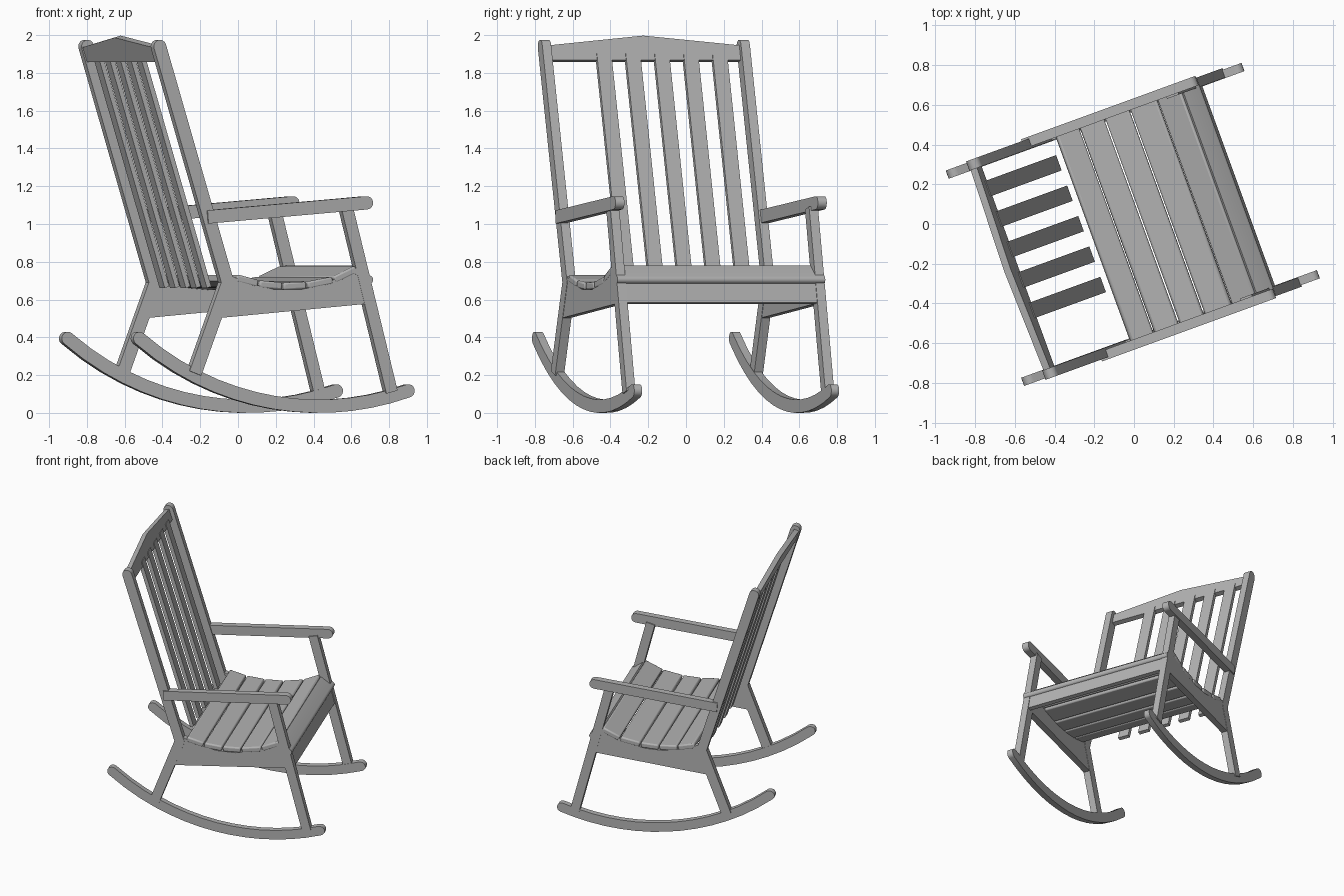
import bpy, bmesh, math
from mathutils import Vector

TURN = math.radians(20)          # whole chair is turned about z
SIDE = 0.56                      # lateral centre of the side frames
X, Y, Z = Vector((1, 0, 0)), Vector((0, 1, 0)), Vector((0, 0, 1))

if bpy.data.objects.get("Cube"):
    bpy.data.objects.remove(bpy.data.objects["Cube"])

wood = bpy.data.materials.new("grey_wood")
wood.use_nodes = True
wood.diffuse_color = (0.45, 0.45, 0.45, 1)
wood.node_tree.nodes["Principled BSDF"].inputs["Base Color"].default_value = (0.45, 0.45, 0.45, 1)


def prism(name, outline, origin, a, b, thick, mirror=False, bevel=0):
    """Extrude a 2D outline, laid along axes a and b, evenly about its plane."""
    bm = bmesh.new()
    normal = a.cross(b).normalized()
    base = origin - normal * thick / 2
    face = bm.faces.new([bm.verts.new(base + a * p + b * q) for p, q in outline])
    top = bmesh.ops.extrude_face_region(bm, geom=[face])
    bmesh.ops.translate(bm, vec=normal * thick,
                        verts=[v for v in top["geom"] if isinstance(v, bmesh.types.BMVert)])
    bmesh.ops.recalc_face_normals(bm, faces=bm.faces)
    mesh = bpy.data.meshes.new(name)
    bm.to_mesh(mesh)
    bm.free()
    obj = bpy.data.objects.new(name, mesh)
    bpy.context.collection.objects.link(obj)
    obj.rotation_euler.z = TURN
    mesh.materials.append(wood)
    if bevel:
        mod = obj.modifiers.new("Soft edges", "BEVEL")
        mod.width, mod.segments = bevel, 2
    if mirror:
        obj.modifiers.new("Other side", "MIRROR").use_axis = (False, True, False)
    return obj


def ribbon(path, width, round_start=False, round_end=False):
    """Outline of a bar following a path, mitred at bends, with optional round ends."""
    pts = [Vector(p) for p in path]
    dirs = [(q - p).normalized() for p, q in zip(pts, pts[1:])]
    left, right = [], []
    for i, p in enumerate(pts):
        d0, d1 = dirs[max(i - 1, 0)], dirs[min(i, len(dirs) - 1)]
        n0, n1 = Vector((-d0.y, d0.x)), Vector((-d1.y, d1.x))
        m = (n0 + n1).normalized()
        m *= width / 2 / m.dot(n0)
        left.append(p + m)
        right.append(p - m)

    def cap(center, start):
        arm = start - center
        turn = [math.pi * k / 8 for k in range(1, 8)]
        return [center + Vector((arm.x * math.cos(t) + arm.y * math.sin(t),
                                 arm.y * math.cos(t) - arm.x * math.sin(t))) for t in turn]

    end = cap(pts[-1], left[-1]) if round_end else []
    start = cap(pts[0], right[0]) if round_start else []
    return left + end + right[::-1] + start


def side_part(name, outline, thick=0.05, at=SIDE):
    return prism(name, outline, Y * at, X, Z, thick, mirror=True)


# Curved rockers
R, MID = 1.6, 0.246
arc = [MID - 1.01 + 1.515 * i / 14 for i in range(15)]
rocker = [(s, 1.635 - math.sqrt(R * R - (s - MID) ** 2)) for s in arc]
side_part("rockers", ribbon(rocker, 0.07, True, True), 0.044, 0.555)

# Back posts bend into the rear legs; front legs; arms
KNEE, HEAD = Vector((-0.27, 0.69)), Vector((-0.652, 1.94))
side_part("back_posts_and_rear_legs",
          ribbon([(-0.452, 0.21), KNEE, HEAD], 0.07, round_end=True))
side_part("front_legs", ribbon([(0.655, 0.11), (0.403, 1.085)], 0.065))
side_part("arms", ribbon([(-0.385, 1.037), (0.51, 1.112)], 0.07, round_end=True), 0.05, 0.57)

# Seat side panels with a dished top edge
panel = [(-0.31, 0.503), (0.52, 0.578), (0.49, 0.73), (0.45, 0.765), (0.37, 0.725),
         (0.28, 0.683), (0.14, 0.652), (0, 0.652), (-0.14, 0.683), (-0.25, 0.725)]
side_part("seat_side_panels", panel, 0.046)

# Seat slats follow the dish
knots = [(-0.222, 0.735), (-0.094, 0.702), (0.042, 0.69), (0.178, 0.695),
         (0.327, 0.722), (0.46, 0.782)]
for i, (p, q) in enumerate(zip(knots, knots[1:])):
    p, q = Vector(p), Vector(q)
    gap = (q - p).normalized() * 0.004
    drop = Vector((0, -0.02))
    prism(f"seat_slat_{i + 1}", ribbon([p + gap + drop, q - gap + drop], 0.04),
          Vector(), X, Z, 1.17, bevel=0.01)
prism("seat_nose", ribbon([(0.448, 0.762), (0.528, 0.705)], 0.042, round_end=True),
      Vector(), X, Z, 1.17)
prism("front_apron", ribbon([(0.546, 0.58), (0.517, 0.7)], 0.03), Vector(), X, Z, 1.08)

# Leaning back: slats and peaked head rail
lean2 = (HEAD - KNEE).normalized()
lean = Vector((lean2.x, 0, lean2.y))
facing = Y.cross(lean)
origin = Vector((KNEE.x, 0, KNEE.y))


def up(z):
    return (z - KNEE.y) / lean2.y


for i in range(5):
    t = -0.233 + 0.163 * i
    box = [(t - 0.041, up(0.665)), (t + 0.041, up(0.665)),
           (t + 0.041, up(1.9)), (t - 0.041, up(1.9))]
    prism(f"back_slat_{i + 1}", box, origin, Y, lean, 0.026)
rail = [(-0.545, up(1.865)), (0.545, up(1.865)), (0.545, up(1.943)),
        (0, up(1.995)), (-0.545, up(1.943))]
prism("head_rail", rail, origin - facing * 0.01, Y, lean, 0.036)

# Smooth the round ends, keep edges crisp
bpy.ops.object.select_all(action="DESELECT")
for obj in bpy.context.collection.objects:
    if obj.type == "MESH" and obj.data.materials and obj.data.materials[0] == wood:
        obj.select_set(True)
        bpy.context.view_layer.objects.active = obj
bpy.ops.object.shade_smooth_by_angle(angle=math.radians(25))
